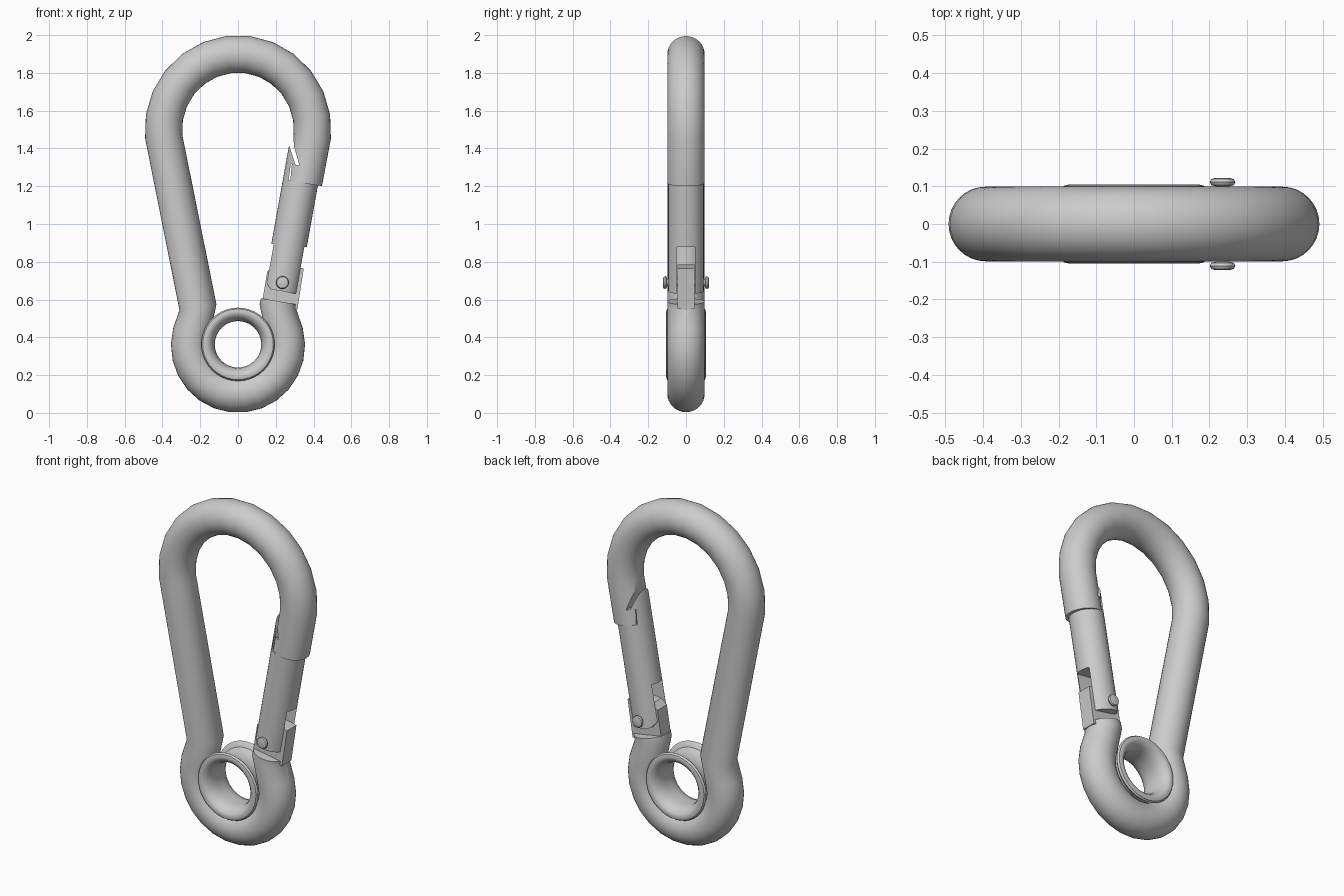
import bpy, bmesh
from math import sin, cos, pi, radians
from mathutils import Vector

if "Cube" in bpy.data.objects:
    bpy.data.objects.remove(bpy.data.objects["Cube"])

STEEL = (0.6, 0.6, 0.6, 1)
steel = bpy.data.materials.new("grey steel")
steel.use_nodes = True
steel.diffuse_color = STEEL
steel.node_tree.nodes["Principled BSDF"].inputs["Base Color"].default_value = STEEL


def finish(name, bm):
    bmesh.ops.recalc_face_normals(bm, faces=bm.faces)
    mesh = bpy.data.meshes.new(name)
    bm.to_mesh(mesh)
    bm.free()
    mesh.materials.append(steel)
    ob = bpy.data.objects.new(name, mesh)
    bpy.context.collection.objects.link(ob)
    return ob


def skin(bm, rings, closed=False):
    """Bridge a row of equal vertex rings, capping the ends if open."""
    pairs = list(zip(rings, rings[1:]))
    if closed:
        pairs.append((rings[-1], rings[0]))
    for a, b in pairs:
        n = len(a)
        for i in range(n):
            j = (i + 1) % n
            bm.faces.new((a[i], a[j], b[j], b[i]))
    if not closed:
        bm.faces.new(rings[0])
        bm.faces.new(rings[-1])


def tube(name, path, radius, sides=32):
    """Round tube along (centre, outward direction) stations in the xz plane."""
    bm = bmesh.new()
    rings = []
    for (x, z), out in path:
        out = Vector((out[0], 0, out[1])).normalized()
        ring = []
        for i in range(sides):
            a = 2 * pi * i / sides
            ring.append(bm.verts.new(Vector((x, 0, z)) + out * radius * cos(a)
                                     + Vector((0, radius * sin(a), 0))))
        rings.append(ring)
    skin(bm, rings)
    return finish(name, bm)


def lathe(name, profile, x, z, sides, closed):
    """Revolve (radius, y) points around a y axis through x, z."""
    bm = bmesh.new()
    rings = [[bm.verts.new((x + r * cos(2 * pi * i / sides), y,
                            z + r * sin(2 * pi * i / sides)))
              for i in range(sides)] for r, y in profile]
    skin(bm, rings, closed)
    return finish(name, bm)


def plate(name, outline, half):
    """Flat prism with an xz outline, symmetric in y."""
    bm = bmesh.new()
    skin(bm, [[bm.verts.new((x, y, z)) for x, z in outline] for y in (-half, half)])
    return finish(name, bm)


def carve(ob, cutters):
    for c in cutters:
        m = ob.modifiers.new("cut", "BOOLEAN")
        m.operation = "DIFFERENCE"
        m.solver = "EXACT"
        m.object = c
    bpy.context.view_layer.update()
    dg = bpy.context.evaluated_depsgraph_get()
    ob.data = bpy.data.meshes.new_from_object(ob.evaluated_get(dg))
    ob.modifiers.clear()
    for c in cutters:
        bpy.data.objects.remove(c)


# Main body: nose, top bend, straight leg, eye bend, hinge stub
path = [((0.347, 1.217), (0.985, -0.17))]
for k in range(14):
    a = radians(-5.5 + 191 * k / 13)
    path.append(((0.395 * cos(a), 1.5 + 0.4 * sin(a)), (cos(a), sin(a))))
path.append(((-0.212, 0.56), (-0.99, -0.15)))
for k in range(16):
    a = radians(165 + 210 * k / 15)
    path.append(((0.256 * cos(a), 0.357 + 0.257 * sin(a)), (cos(a), sin(a))))
path += [((0.212, 0.56), (0.99, -0.15)), ((0.219, 0.59), (0.985, -0.17))]
body = tube("hook_body", path, 0.099)
carve(body, [plate("nose_cutter", [(0.2, 1.19), (0.273, 1.19), (0.285, 1.315),
                                   (0.325, 1.31), (0.297, 1.41), (0.29, 1.5),
                                   (0.2, 1.5)], 0.2)])


# Swinging gate: a leaning rod with a latch tip and a forked hinge end
def on_gate(z):
    return 0.235 + 0.18 * (z - 0.69), z


lean = (0.984, -0.177)
gate = tube("gate", [(on_gate(0.645), lean), (on_gate(1.5), lean)], 0.094)
carve(gate, [
    plate("latch_cutter", [(0.268, 1.231), (0.279, 1.318), (0.305, 1.312),
                           (0.262, 1.44), (0.25, 1.6), (0.6, 1.6),
                           (0.6, 1.173)], 0.2),
    plate("fork_cutter", [(0.0, 0.5), (0.5, 0.5), (0.5, 0.865), (0.0, 0.91)], 0.047),
    plate("corner_cutter", [(0.05, 0.75), (0.146, 0.75), (0.146, 0.71),
                            (0.155, 0.68), (0.175, 0.655), (0.18, 0.6),
                            (0.05, 0.6)], 0.2),
])

# Hinge tongue inside the fork
tongue = plate("hinge_tongue", [(0.125, 0.57), (0.315, 0.55), (0.348, 0.765),
                                (0.25, 0.785), (0.19, 0.78), (0.155, 0.75)], 0.044)

# Rivet with a rounded head on each side
head = [(0.02, 0.122), (0.03, 0.119), (0.034, 0.111), (0.03, 0.103), (0.018, 0.1)]
rivet = lathe("hinge_rivet", head + [(r, -y) for r, y in reversed(head)],
              0.235, 0.69, 24, False)

# Flared eyelet sleeve with rolled rims
half = [(0.123, 0.025), (0.127, 0.055), (0.138, 0.082), (0.155, 0.1),
        (0.172, 0.105), (0.187, 0.101), (0.194, 0.09), (0.187, 0.08),
        (0.165, 0.07), (0.15, 0.04)]
eyelet = lathe("eyelet", half + [(r, -y) for r, y in reversed(half)],
               0, 0.363, 40, True)

# Smooth shading with sharp machined edges
bpy.ops.object.select_all(action="DESELECT")
for ob in (body, gate, tongue, rivet, eyelet):
    ob.select_set(True)
bpy.context.view_layer.objects.active = body
bpy.ops.object.shade_smooth_by_angle(angle=radians(32))
